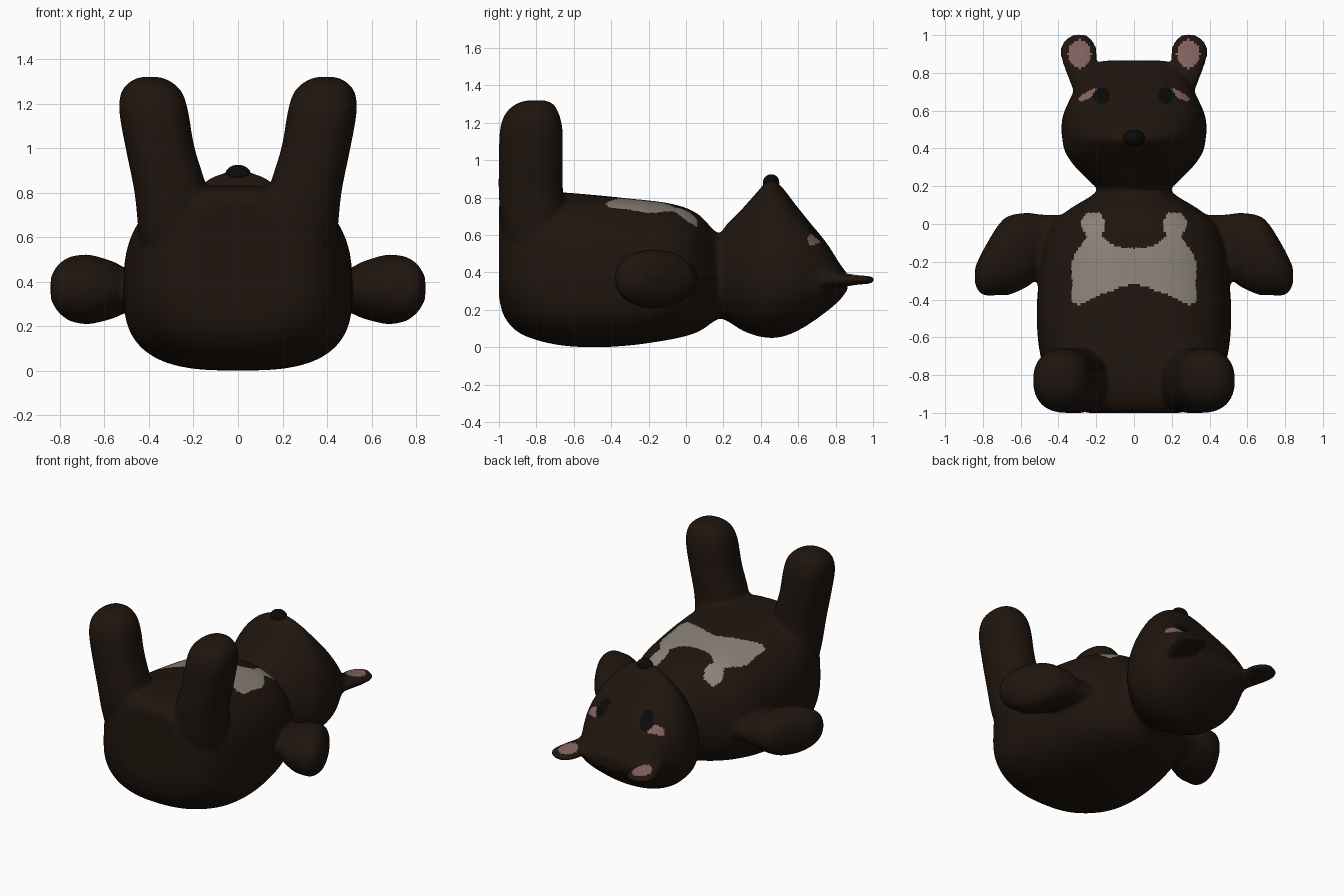
import bpy, bmesh
from math import cos, sin, pi, hypot, copysign
from mathutils import Vector

if "Cube" in bpy.data.objects:
    bpy.data.objects.remove(bpy.data.objects["Cube"])


def material(name, rgb):
    m = bpy.data.materials.new(name)
    m.diffuse_color = (*rgb, 1)
    m.use_nodes = True
    m.node_tree.nodes["Principled BSDF"].inputs["Base Color"].default_value = m.diffuse_color
    return m


FUR = material("dark_brown_fur", (0.014, 0.0075, 0.0045))
CHEST = material("cream_chest", (0.26, 0.225, 0.19))
PINK = material("pink_inner_ear", (0.24, 0.13, 0.12))
BLACK = material("black", (0.003, 0.003, 0.003))


def power(v, n):
    return copysign(abs(v) ** (2 / n), v)


def smooth_sections(secs, steps=4):
    # Catmull-Rom interpolation between the given cross-sections
    out = []
    for i in range(len(secs) - 1):
        p0, p1 = secs[max(i - 1, 0)], secs[i]
        p2, p3 = secs[i + 1], secs[min(i + 2, len(secs) - 1)]
        for k in range(steps):
            t = k / steps
            out.append([0.5 * (2 * b + (c - a) * t + (2 * a - 5 * b + 4 * c - d) * t * t
                               + (3 * b - a - 3 * c + d) * t ** 3)
                        for a, b, c, d in zip(p0, p1, p2, p3)])
    return out + [list(secs[-1])]


def loft(bm, secs, place, sides=48):
    # section: (position, centre, half width, low, middle, high, low power, high power)
    rings = []
    for t, ca, ra, lo, mid, hi, nl, nh in smooth_sections(secs):
        ring = []
        for i in range(sides):
            c, s = cos(2 * pi * i / sides), sin(2 * pi * i / sides)
            n, h = (nh, hi - mid) if s > 0 else (nl, mid - lo)
            ring.append(bm.verts.new(place(ca + ra * power(c, n), mid + h * power(s, n), t)))
        rings.append(ring)
    for r, q in zip(rings, rings[1:]):
        for i in range(sides):
            j = (i + 1) % sides
            bm.faces.new((r[i], r[j], q[j], q[i]))
    bm.faces.new(rings[0])
    bm.faces.new(rings[-1])


bm = bmesh.new()

# torso and head, lying along y
along_y = lambda a, b, t: (a, t, b)
torso = [(-1.0, .24, .27, .45, .76, 2.2, 3), (-.97, .34, .16, .42, .80, 2.3, 3),
         (-.88, .43, .07, .39, .83, 2.5, 3), (-.7, .495, .015, .37, .83, 2.8, 2.9),
         (-.5, .515, 0, .37, .815, 2.9, 2.7), (-.3, .505, .01, .37, .795, 2.8, 2.6),
         (-.12, .48, .035, .37, .775, 2.5, 2.5), (0, .43, .06, .37, .745, 2.2, 2.4),
         (.08, .34, .09, .37, .70, 2.1, 2.2), (.17, .2, .15, .37, .61, 2, 2),
         (.22, .23, .14, .37, .66, 2, 2), (.3, .31, .09, .36, .74, 2, 2),
         (.38, .365, .06, .36, .83, 2.1, 1.95), (.45, .38, .05, .36, .9, 2.1, 1.9),
         (.51, .385, .055, .36, .86, 2.1, 1.95), (.58, .375, .08, .36, .77, 2.1, 2.2),
         (.66, .34, .125, .36, .67, 2.1, 2.5), (.75, .295, .19, .35, .56, 2.1, 2.5),
         (.82, .25, .25, .35, .45, 2.1, 2.3), (.865, .17, .31, .35, .39, 2, 2)]
loft(bm, [(s[0], 0) + s[1:] for s in torso], along_y)

leg = [(.4, .25, .17, -.9, -.74, -.57), (.6, .275, .17, -.975, -.8, -.62),
       (.8, .3, .165, -1, -.83, -.655),
       (1.0, .35, .155, -1, -.83, -.66), (1.16, .378, .155, -.995, -.83, -.66),
       (1.25, .388, .137, -.965, -.82, -.68), (1.3, .393, .09, -.91, -.81, -.71),
       (1.32, .395, .04, -.85, -.80, -.75)]
arm = [(.3, -.09, .14, .27, .36, .45), (.48, -.11, .16, .265, .36, .455),
       (.56, -.135, .195, .235, .365, .49), (.66, -.165, .21, .21, .365, .52),
       (.71, -.185, .19, .212, .365, .52), (.76, -.225, .155, .225, .365, .51),
       (.81, -.265, .105, .265, .37, .475), (.842, -.275, .045, .32, .37, .42)]
ear = [(.7, .26, .06, .31, .36, .41), (.8, .285, .074, .32, .36, .40),
       (.86, .29, .092, .325, .36, .395), (.92, .293, .1, .335, .36, .385),
       (.97, .293, .078, .338, .36, .382), (1.005, .29, .035, .345, .36, .375)]

for side in (-1, 1):
    loft(bm, [s + (2.3, 2.3) for s in leg], lambda a, b, t: (side * a, b, t))
    loft(bm, [s + (2.1, 2.1) for s in arm], lambda a, b, t: (side * t, a, b))
    loft(bm, [s + (2, 2) for s in ear], lambda a, b, t: (side * a, t, b))

bmesh.ops.recalc_face_normals(bm, faces=bm.faces)
mesh = bpy.data.meshes.new("bear_body")
bm.to_mesh(mesh)
bm.free()
body = bpy.data.objects.new("bear_body", mesh)
bpy.context.collection.objects.link(body)

# fuse all parts into one soft skin
rm = body.modifiers.new("fuse", 'REMESH')
rm.mode = 'VOXEL'
rm.voxel_size = 0.0125
sm = body.modifiers.new("soften", 'SMOOTH')
sm.factor = 0.5
sm.iterations = 10
deps = bpy.context.evaluated_depsgraph_get()
skin = bpy.data.meshes.new_from_object(body.evaluated_get(deps))
body.modifiers.clear()
body.data = skin
skin.name = "bear_body"
skin.materials.clear()
for m in (FUR, CHEST, PINK, BLACK):
    skin.materials.append(m)

# coloured patches, chosen by position seen from above
chest_outline = [(-.01, -.13), (.1, -.12), (.17, -.07), (.15, .01), (.18, .06), (.25, .06),
                 (.285, .01), (.25, -.07), (.31, -.15), (.335, -.22), (.325, -.3),
                 (.335, -.41), (.29, -.43), (.2, -.385), (.1, -.345), (-.01, -.31)]


def inside(x, y, poly):
    hit = False
    for (x1, y1), (x2, y2) in zip(poly, poly[1:] + poly[:1]):
        if (y1 > y) != (y2 > y) and x < x1 + (y - y1) * (x2 - x1) / (y2 - y1):
            hit = not hit
    return hit


def patch(c, n):
    x, y, z = abs(c.x), c.y, c.z
    if n.z < 0.15:
        return 0
    if -.45 < y < .07 and z > .6 and inside(x, y, chest_outline):
        return 1
    if y > .8 and z > .36 and hypot((x - .288) / .062, (y - .9) / .075) < 1:
        return 2
    if z > .4 and hypot((x - .17) / .045, (y - .68) / .045) < 1:
        return 3
    u, v = x - .24, y - .685 + .5 * (x - .24)
    if z > .4 and hypot(u / .055, v / .02) < 1:
        return 2
    return 0


for p in skin.polygons:
    p.material_index = patch(p.center, p.normal)
    p.use_smooth = True

# nose
nm = bpy.data.meshes.new("nose")
bm = bmesh.new()
bmesh.ops.create_uvsphere(bm, u_segments=32, v_segments=16, radius=1)
bmesh.ops.scale(bm, verts=bm.verts, vec=Vector((.058, .044, .045)))
for f in bm.faces:
    f.smooth = True
bm.to_mesh(nm)
bm.free()
nm.materials.append(BLACK)
nose = bpy.data.objects.new("nose", nm)
nose.location = (0, .455, .88)
bpy.context.collection.objects.link(nose)
